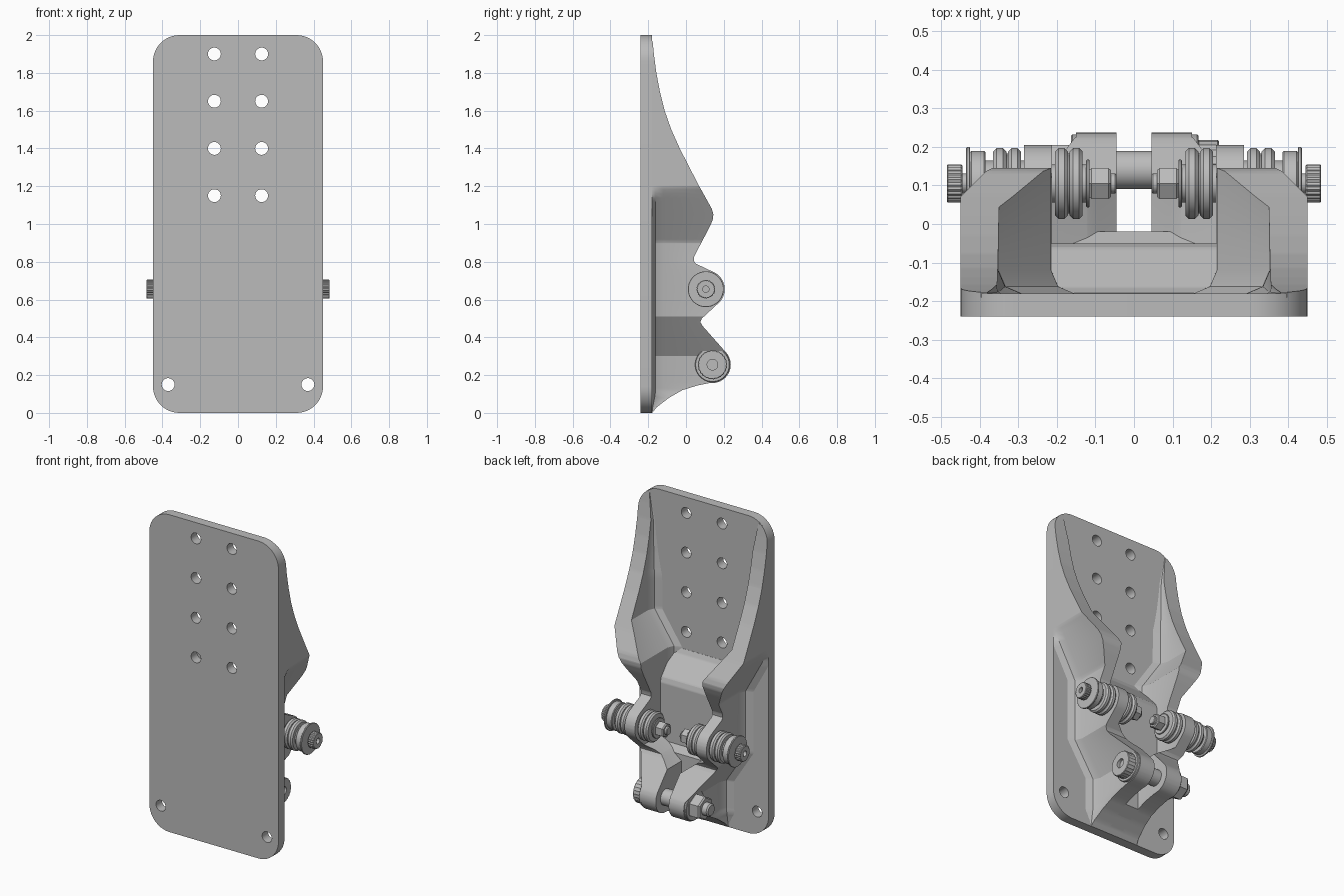
import bpy, bmesh, math

cube = bpy.data.objects.get("Cube")
if cube:
    bpy.data.objects.remove(cube, do_unlink=True)

grey = bpy.data.materials.new("plain grey")
grey.use_nodes = True
grey.diffuse_color = (0.5, 0.5, 0.5, 1)
grey.node_tree.nodes["Principled BSDF"].inputs["Base Color"].default_value = (0.5, 0.5, 0.5, 1)


def finish(obj, angle=30):
    obj.data.materials.clear()
    obj.data.materials.append(grey)
    bpy.ops.object.select_all(action='DESELECT')
    obj.select_set(True)
    bpy.context.view_layer.objects.active = obj
    bpy.ops.object.shade_smooth_by_angle(angle=math.radians(angle))
    return obj


def skin(name, rings):
    """Closed solid through a row of rings with equal point counts."""
    bm = bmesh.new()
    rows = [[bm.verts.new(p) for p in ring] for ring in rings]
    n = len(rows[0])
    for a, b in zip(rows, rows[1:]):
        for i in range(n):
            j = (i + 1) % n
            bm.faces.new((a[i], a[j], b[j], b[i]))
    bm.faces.new(rows[0])
    bm.faces.new(rows[-1])
    bmesh.ops.recalc_face_normals(bm, faces=bm.faces)
    me = bpy.data.meshes.new(name)
    bm.to_mesh(me)
    bm.free()
    obj = bpy.data.objects.new(name, me)
    bpy.context.collection.objects.link(obj)
    return finish(obj)


def lerp(table, z):
    """Linear lookup in (z, value) pairs sorted by z."""
    if z <= table[0][0]:
        return table[0][1]
    for (z0, v0), (z1, v1) in zip(table, table[1:]):
        if z <= z1:
            return v0 + (v1 - v0) * (z - z0) / (z1 - z0)
    return table[-1][1]


# Plate with rounded corners and bolt holes
W, R, BACK = 0.45, 0.14, -0.18


def ring2d(cx, cz, r, start=0, end=2 * math.pi, n=24):
    return [(cx + r * math.cos(start + (end - start) * i / n),
             cz + r * math.sin(start + (end - start) * i / n)) for i in range(n)]


outline = []
for k, (sx, cz) in enumerate([(1, 2 - R), (-1, 2 - R), (-1, R), (1, R)]):
    a = k * math.pi / 2
    outline += ring2d(sx * (W - R), cz, R, a, a + math.pi / 2 * 12 / 11, 12)
loops = [outline]
for s in (-1, 1):
    loops += [ring2d(s * 0.125, z, 0.034) for z in (1.15, 1.4, 1.65, 1.9)]
    loops.append(ring2d(s * 0.37, 0.15, 0.034))
cu = bpy.data.curves.new("back_plate", 'CURVE')
cu.dimensions = '2D'
cu.fill_mode = 'BOTH'
cu.extrude = 0.03
for pts in loops:
    sp = cu.splines.new('POLY')
    sp.points.add(len(pts) - 1)
    for p, (x, z) in zip(sp.points, pts):
        p.co = (x, z, 0, 1)
    sp.use_cyclic_u = True
plate = bpy.data.objects.new("back_plate", cu)
bpy.context.collection.objects.link(plate)
plate.rotation_euler = (math.pi / 2, 0, 0)
plate.location.y = BACK - 0.03
bpy.ops.object.select_all(action='DESELECT')
plate.select_set(True)
bpy.context.view_layer.objects.active = plate
bpy.ops.object.convert(target='MESH')
finish(plate)

# Side walls: height profile and inner and outer widths along z
MID, LOW = (0.105, 0.655), (0.14, 0.255)


def boss(c, r, a0, a1, n=16):
    return [(c[1] + r * math.sin(t), c[0] + r * math.cos(t))
            for t in (math.radians(a0 + (a1 - a0) * i / n) for i in range(n + 1))]


profile = ([(0, -0.179), (0.03, -0.155), (0.08, -0.09), (0.12, -0.02), (0.145, 0.06), (0.157, 0.12)]
           + boss(LOW, 0.097, -80, 38)
           + [(0.46, 0.088), (0.48, 0.076), (0.5, 0.084)]
           + boss(MID, 0.1, -44, 58)
           + [(0.79, 0.052), (0.805, 0.041), (0.83, 0.044), (0.98, 0.123), (1.02, 0.141),
              (1.05, 0.145), (1.08, 0.137), (1.2, 0.07), (1.3, 0.018), (1.4, -0.033),
              (1.5, -0.078), (1.6, -0.113), (1.7, -0.138), (1.8, -0.157), (1.9, -0.17), (1.97, -0.177)])
inner = [(0.42, 0.045), (0.48, 0.12), (0.53, 0.212), (1.05, 0.215), (1.25, 0.35), (1.8, 0.355), (1.97, 0.38)]
outer = [(0, 0.17), (0.12, 0.15), (0.3, 0.15), (0.51, 0.285), (0.9, 0.285), (1.2, W)]
floor = [(0, -0.02), (0.46, -0.02), (0.5, -0.05), (0.86, -0.05), (0.89, -0.06), (1.01, -0.165), (1.04, -0.179)]


def stations(top):
    zs = [top * i / 90 for i in range(91)]
    zs += [z for t in (profile, inner, outer, floor) for z, _ in t if z <= top]
    return sorted(set(round(z, 4) for z in zs))


def wall_section(z, s):
    y, xi, xo = lerp(profile, z), lerp(inner, z), lerp(outer, z)
    edge = W - R + math.sqrt(R * R - max(0, z - 2 + R) ** 2)
    f = min(0.06, (y - BACK) * 0.5)
    foot = [(f, BACK - 0.01), (f, BACK), (0.3 * f, BACK + 0.3 * f), (0, BACK + f)]
    pts = [(xi - d, h) for d, h in foot] + [(xi, y), (xo, y)] + [(xo + d, h) for d, h in reversed(foot)]
    return [(s * min(x, edge), h, z) for x, h in pts]


for s, side in ((1, "left"), (-1, "right")):
    skin(side + "_wall", [wall_section(z, s) for z in stations(1.97)])

# Raised floor joining the walls
rings = []
for z in stations(1.04):
    w = lerp(inner, z) + 0.01
    y = min(lerp(floor, z), lerp(profile, z))
    rings.append([(-w, BACK - 0.01, z), (w, BACK - 0.01, z), (w, y, z), (-w, y, z)])
skin("web_floor", rings)


def turned(name, c, prof, s=1, n=32, knurl=0):
    """Solid of revolution about an x axis through c, from (x, radius) pairs."""
    rings = []
    for x, r in prof:
        ring = []
        for i in range(n):
            a = 2 * math.pi * (i + 0.5) / n
            q = r - (knurl if i % 2 and r > 0.04 else 0)
            ring.append((s * x, c[0] + q * math.cos(a), c[1] + q * math.sin(a)))
        rings.append(ring)
    return skin(name, rings)


def disc(x0, x1, r, b=0.004):
    return [(x0, r - b), (x0 + b, r), (x1 - b, r), (x1, r - b)]


def bearing(x0, r):
    return (disc(x0, x0 + 0.034, r, 0.009) + [(x0 + 0.034, r - 0.014), (x0 + 0.038, r - 0.014)]
            + disc(x0 + 0.038, x0 + 0.072, r, 0.009))


def socket(x0, x1, r, hole):
    return disc(x0, x1, r, 0.003) + [(x1, hole), (x1 - 0.02, hole)]


# Upper pair of bolts with bearings
for s, side in ((1, "left"), (-1, "right")):
    turned(side + "_bolt_shaft", MID, disc(0.045, 0.46, 0.026), s)
    turned(side + "_bolt_head", MID, socket(0.445, 0.485, 0.05, 0.017), s, 48, 0.003)
    turned(side + "_thin_washer", MID, disc(0.425, 0.435, 0.095, 0.002), s)
    turned(side + "_spacer", MID, disc(0.385, 0.426, 0.085), s)
    turned(side + "_spacer_neck", MID, disc(0.28, 0.39, 0.06), s)
    turned(side + "_outer_bearing", MID, bearing(0.293, 0.092), s)
    turned(side + "_inner_bearing", MID, bearing(0.133, 0.092), s)
    turned(side + "_inner_neck", MID, disc(0.12, 0.22, 0.05), s)
    turned(side + "_nut_washer", MID, disc(0.115, 0.124, 0.062, 0.002), s)
    turned(side + "_nut", MID, disc(0.06, 0.116, 0.046, 0.006), s, 6)

# Lower cross bolt through the two lugs
turned("cross_sleeve", LOW, disc(-0.06, 0.06, 0.05))
turned("cross_bolt_head", LOW, socket(0.165, 0.22, 0.078, 0.028), 1, 48, 0.003)
turned("cross_bolt_head_washer", LOW, disc(0.148, 0.167, 0.092, 0.003))
turned("cross_nut_washer", LOW, disc(0.148, 0.163, 0.092, 0.003), -1)
turned("cross_nut", LOW, disc(0.16, 0.235, 0.075, 0.008), -1, 6)
turned("cross_bolt_end", LOW, disc(0.22, 0.275, 0.04, 0.008), -1)
